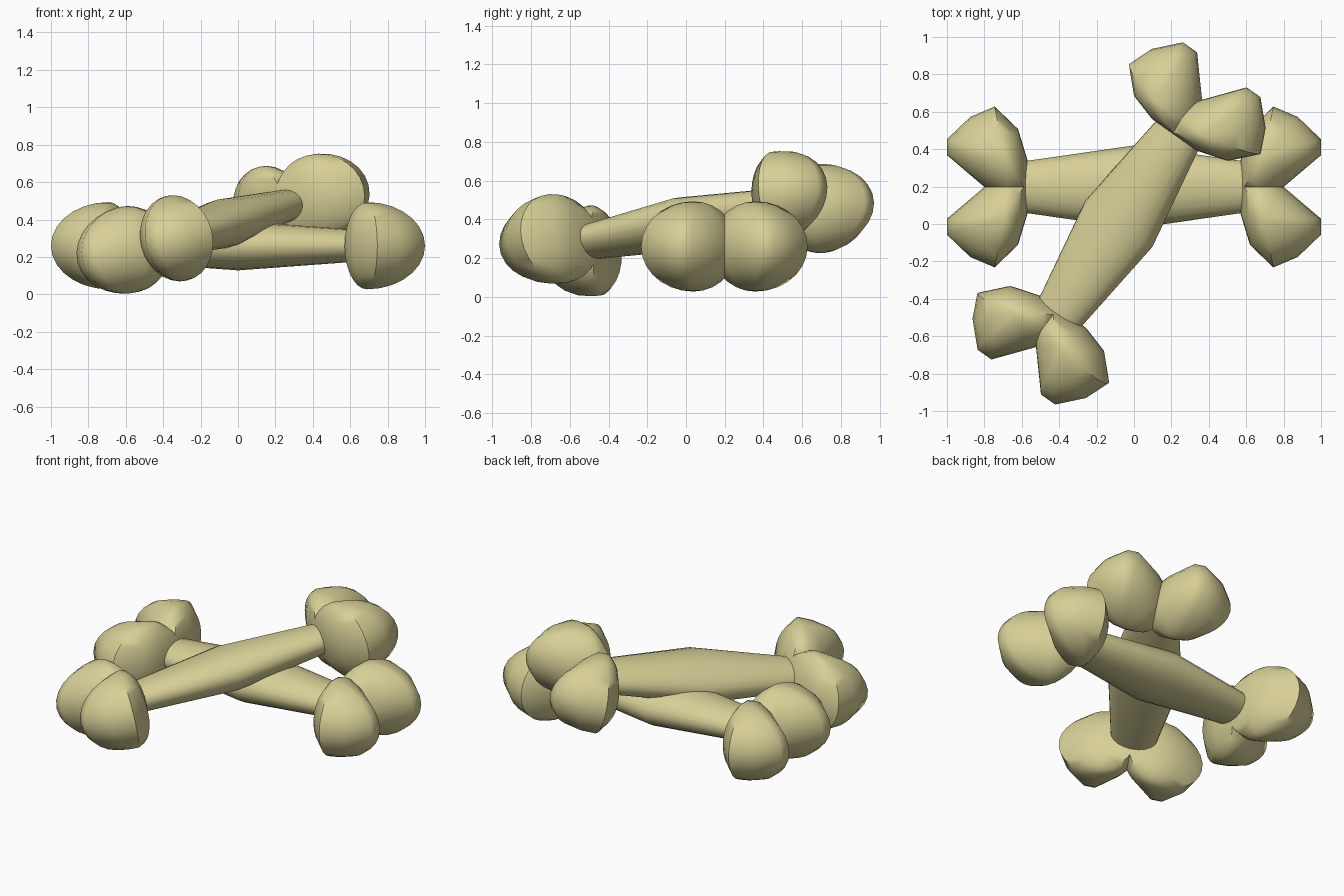
import bpy, bmesh
from math import sin, cos, pi, radians

if "Cube" in bpy.data.objects:
    bpy.data.objects.remove(bpy.data.objects["Cube"])

mat = bpy.data.materials.new("bone")
mat.diffuse_color = (0.68, 0.63, 0.31, 1)
mat.use_nodes = True
mat.node_tree.nodes["Principled BSDF"].inputs["Base Color"].default_value = mat.diffuse_color

# Plan outline of one knuckle lobe, and its highest point
LOBE = [(1.0, .17), (1.0, .255), (.875, .375), (.745, .43), (.62, .31),
        (.57, .145), (.57, -.03), (.68, -.07), (.8, 0)]
PEAK = (.69, .16)
HEIGHT = .233


def skin(bm, rings, start=None, end=None):
    """Bridge rings of points, closing the ends with a pole or a flat cap."""
    vs = [[bm.verts.new(p) for p in r] for r in rings]
    n = len(vs[0])
    for a, b in zip(vs, vs[1:]):
        for i in range(n):
            j = (i + 1) % n
            bm.faces.new((a[i], a[j], b[j], b[i]))
    for ring, pole in ((vs[0], start), (vs[-1], end)):
        if pole is None:
            bm.faces.new(ring)
        else:
            p = bm.verts.new(pole)
            for i in range(n):
                bm.faces.new((ring[i], ring[(i + 1) % n], p))


def lobe(bm, sx, sy):
    rings = []
    steps = 14
    for k in range(1, steps):
        t = pi * k / steps
        rings.append([(sx * (PEAK[0] + (x - PEAK[0]) * sin(t)),
                       sy * (PEAK[1] + (y - PEAK[1]) * sin(t)),
                       HEIGHT * cos(t)) for x, y in LOBE])
    top = (sx * PEAK[0], sy * PEAK[1], HEIGHT)
    skin(bm, rings, top, (top[0], top[1], -HEIGHT))


def bone(name, location, rotation):
    bm = bmesh.new()
    # Shaft, thickest in the middle
    shaft = [(-.66, .13, .085), (-.57, .14, .09), (0, .222, .132),
             (.57, .14, .09), (.66, .13, .085)]
    skin(bm, [[(x, w * cos(2 * pi * i / 20), h * sin(2 * pi * i / 20))
               for i in range(20)] for x, w, h in shaft])
    # Two lobes at each end
    for sx in (-1, 1):
        for sy in (-1, 1):
            lobe(bm, sx, sy)
    bmesh.ops.recalc_face_normals(bm, faces=bm.faces)
    me = bpy.data.meshes.new(name)
    bm.to_mesh(me)
    bm.free()
    me.materials.append(mat)
    ob = bpy.data.objects.new(name, me)
    bpy.context.collection.objects.link(ob)
    ob.location = location
    ob.rotation_euler = [radians(a) for a in rotation]
    bpy.ops.object.select_all(action='DESELECT')
    ob.select_set(True)
    bpy.context.view_layer.objects.active = ob
    bpy.ops.object.shade_smooth_by_angle(angle=radians(50))


bone("lower_bone", (0, .198, .26), (0, 0, 0))
bone("upper_bone", (-.08, .003, .378), (-11, -9, 56.5))
